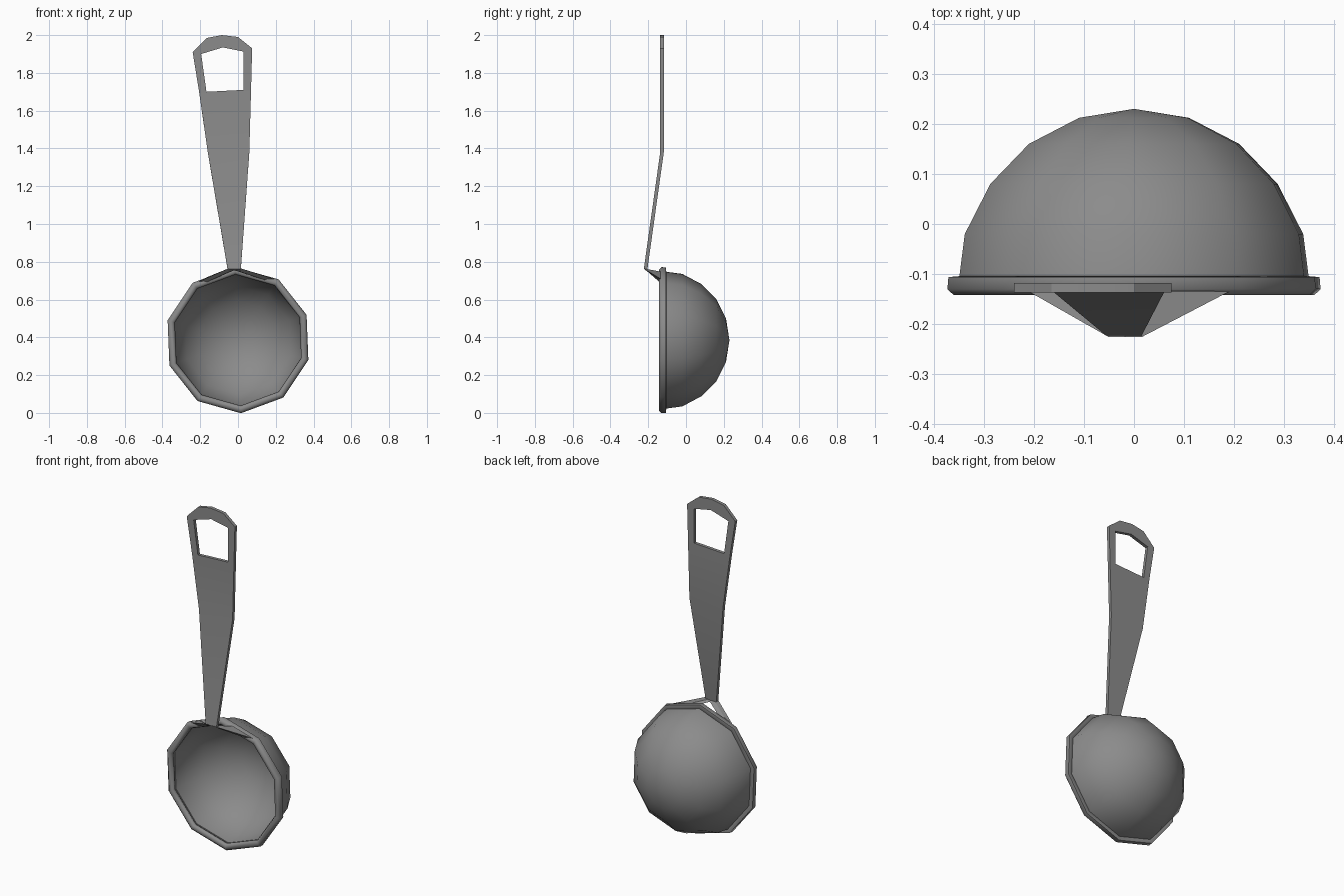
import bpy, math

if "Cube" in bpy.data.objects:
    bpy.data.objects.remove(bpy.data.objects["Cube"])

metal = bpy.data.materials.new("dark_metal")
metal.diffuse_color = (0.26, 0.26, 0.26, 1)
metal.use_nodes = True
metal.node_tree.nodes["Principled BSDF"].inputs["Base Color"].default_value = metal.diffuse_color

def make(name, verts, faces, smooth=None):
    me = bpy.data.meshes.new(name)
    me.from_pydata(verts, [], faces)
    me.update()
    me.materials.append(metal)
    ob = bpy.data.objects.new(name, me)
    bpy.context.collection.objects.link(ob)
    bpy.ops.object.select_all(action='DESELECT')
    ob.select_set(True)
    bpy.context.view_layer.objects.active = ob
    bpy.ops.object.mode_set(mode='EDIT')
    bpy.ops.mesh.select_all(action='SELECT')
    bpy.ops.mesh.normals_make_consistent(inside=False)
    bpy.ops.object.mode_set(mode='OBJECT')
    if smooth:
        bpy.ops.object.shade_smooth_by_angle(angle=math.radians(smooth))
    return ob

N, CZ, TWIST = 10, 0.385, math.radians(2.3 - 90)

def lathe(name, prof, smooth, closed=False):
    """Turn (radius, y) points around the bowl axis; radius 0 gives a pole."""
    verts, rings, faces = [], [], []
    for r, y in prof:
        n = N if r > 0 else 1
        rings.append([len(verts) + i for i in range(n)])
        for i in range(n):
            a = TWIST + 2 * math.pi * i / N
            verts.append((r * math.cos(a), y, CZ + r * math.sin(a)))
    pairs = list(zip(rings, rings[1:]))
    if closed:
        pairs.append((rings[-1], rings[0]))
    for p, q in pairs:
        for i in range(N):
            j = (i + 1) % N
            f = [p[i % len(p)], p[j % len(p)], q[j % len(q)], q[i % len(q)]]
            faces.append(list(dict.fromkeys(f)))
    return make(name, verts, faces, smooth)

# Bowl: outer shell, lip, then inner shell
outer = [(0, 0.23), (0.114, 0.212), (0.218, 0.16), (0.298, 0.08), (0.351, -0.02), (0.363, -0.11)]
inner = [(0.35, -0.11), (0.34, -0.022), (0.289, 0.073), (0.211, 0.15), (0.11, 0.2), (0, 0.218)]
lathe("bowl", outer + inner, 50)

# Rolled rim
lathe("rim", [(0.36, -0.104), (0.385, -0.106), (0.387, -0.13), (0.374, -0.142),
              (0.355, -0.14), (0.347, -0.125)], 70, closed=True)

# Handle: flat bent strip with a hanging hole
pts = [(-0.055, 0.76), (0.015, 0.76), (0.06, 1.38), (-0.16, 1.38),
       (-0.167, 1.7), (0.03, 1.71), (0.03, 1.913), (-0.08, 1.935), (-0.195, 1.9),
       (0.069, 1.71), (0.075, 1.93), (0.0, 1.99), (-0.085, 2.0), (-0.165, 1.985),
       (-0.24, 1.91), (-0.206, 1.7)]
faces = [(0, 1, 2, 3), (3, 2, 9, 5, 4, 15), (5, 9, 10, 6), (6, 10, 11), (6, 11, 12, 7),
         (7, 12, 13, 8), (8, 13, 14), (8, 14, 15, 4)]
handle = make("handle", [(x, -0.214 if z < 1 else -0.127, z) for x, z in pts], faces, 30)
sol = handle.modifiers.new("thickness", 'SOLIDIFY')
sol.thickness, sol.offset = 0.019, 0
bpy.ops.object.modifier_apply(modifier=sol.name)
bpy.ops.object.shade_smooth_by_angle(angle=math.radians(30))

# Two struts spreading from the handle foot along the top rim edges
BOX = [(0, 1, 2, 3), (7, 6, 5, 4), (0, 4, 5, 1), (1, 5, 6, 2), (2, 6, 7, 3), (3, 7, 4, 0)]

def strut(name, foot, tip):
    make(name, foot + tip, BOX)

strut("left_strut",
      [(-0.05, -0.226, 0.765), (-0.02, -0.226, 0.765), (-0.02, -0.195, 0.755), (-0.05, -0.2, 0.745)],
      [(-0.21, -0.135, 0.695), (-0.155, -0.135, 0.722), (-0.15, -0.12, 0.705), (-0.205, -0.12, 0.675)])
strut("right_strut",
      [(0.015, -0.226, 0.765), (-0.02, -0.226, 0.765), (-0.02, -0.195, 0.755), (0.015, -0.2, 0.745)],
      [(0.19, -0.135, 0.71), (0.06, -0.135, 0.748), (0.06, -0.12, 0.73), (0.185, -0.12, 0.69)])
